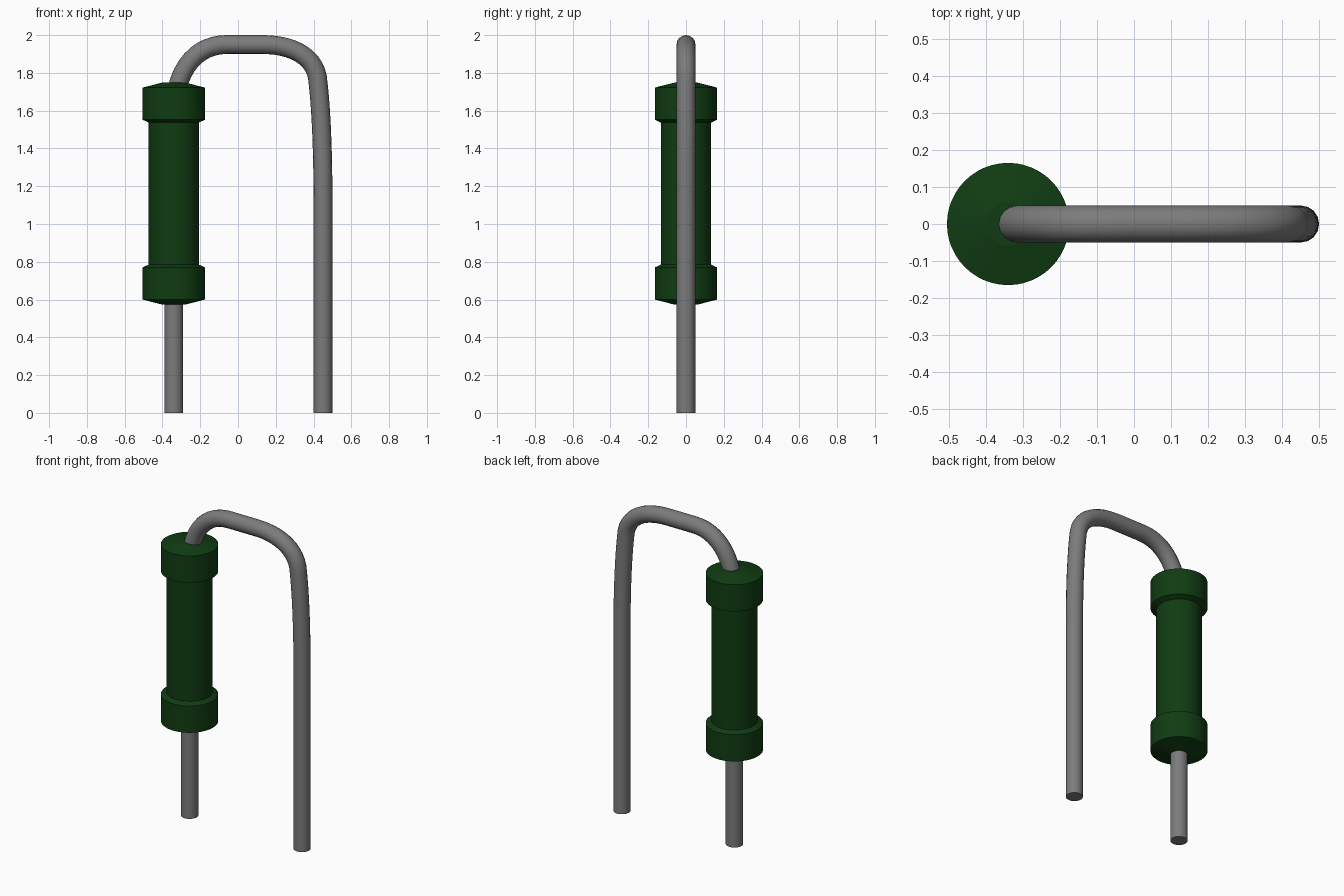
import bpy
import math

if "Cube" in bpy.data.objects:
    bpy.data.objects.remove(bpy.data.objects["Cube"])

BODY_X = -0.34
WIRE_R = 0.05


def material(name, rgb):
    mat = bpy.data.materials.new(name)
    mat.use_nodes = True
    mat.diffuse_color = (*rgb, 1)
    mat.node_tree.nodes["Principled BSDF"].inputs["Base Color"].default_value = (*rgb, 1)
    return mat


green = material("dark green", (0.005, 0.045, 0.006))
grey = material("lead grey", (0.2, 0.2, 0.2))


def lathe(name, profile, mat, segments=48):
    """Spin a (radius, height) profile about the body axis; ends lie on the axis."""
    verts, rings = [], []
    for r, z in profile:
        count = segments if r > 0 else 1
        rings.append(range(len(verts), len(verts) + count))
        for i in range(count):
            a = math.tau * i / segments
            verts.append((r * math.cos(a), r * math.sin(a), z))
    faces = []
    for low, high in zip(rings, rings[1:]):
        for i in range(segments):
            j = (i + 1) % segments
            if len(low) == 1:
                faces.append((low[0], high[j], high[i]))
            elif len(high) == 1:
                faces.append((low[i], low[j], high[0]))
            else:
                faces.append((low[i], low[j], high[j], high[i]))
    mesh = bpy.data.meshes.new(name)
    mesh.from_pydata(verts, [], faces)
    mesh.materials.append(mat)
    obj = bpy.data.objects.new(name, mesh)
    obj.location.x = BODY_X
    bpy.context.collection.objects.link(obj)
    bpy.ops.object.select_all(action="DESELECT")
    bpy.context.view_layer.objects.active = obj
    obj.select_set(True)
    bpy.ops.object.shade_smooth_by_angle(angle=math.radians(12))
    return obj


# Body: narrow barrel between two wider end caps with shallow conical ends
half_profile = [(0, 0.573), (0.06, 0.573), (0.165, 0.6), (0.165, 0.77), (0.133, 0.785)]
mirrored = [(r, 2.322 - z) for r, z in reversed(half_profile)]
lathe("component_body", half_profile + mirrored, green)

# Short straight lead below the body
lathe("lower_lead", [(0, 0), (WIRE_R, 0), (WIRE_R, 0.62), (0, 0.62)], grey, 32)

# Long lead bent over from the top of the body down to the ground
# Each entry: incoming handle, point, outgoing handle, as (x, z)
path = [
    ((BODY_X, 1.55), (BODY_X, 1.6), (-0.325, 1.85)),
    ((-0.2, 1.95), (-0.06, 1.95), (0, 1.95)),
    ((0.07, 1.95), (0.13, 1.95), (0.27, 1.95)),
    ((0.395, 1.9), (0.42, 1.78), (0.44, 1.62)),
    ((0.45, 1.4), (0.45, 1.1), (0.45, 0.8)),
    ((0.45, 0.3), (0.45, 0), (0.45, -0.1)),
]
curve = bpy.data.curves.new("bent_lead", "CURVE")
curve.dimensions = "3D"
curve.bevel_depth = WIRE_R
curve.bevel_resolution = 6
curve.resolution_u = 12
curve.use_fill_caps = True
spline = curve.splines.new("BEZIER")
spline.bezier_points.add(len(path) - 1)
for bp, (before, point, after) in zip(spline.bezier_points, path):
    bp.handle_left_type = bp.handle_right_type = "FREE"
    bp.co = (point[0], 0, point[1])
    bp.handle_left = (before[0], 0, before[1])
    bp.handle_right = (after[0], 0, after[1])
spline.use_smooth = True
curve.materials.append(grey)
bpy.context.collection.objects.link(bpy.data.objects.new("bent_lead", curve))
